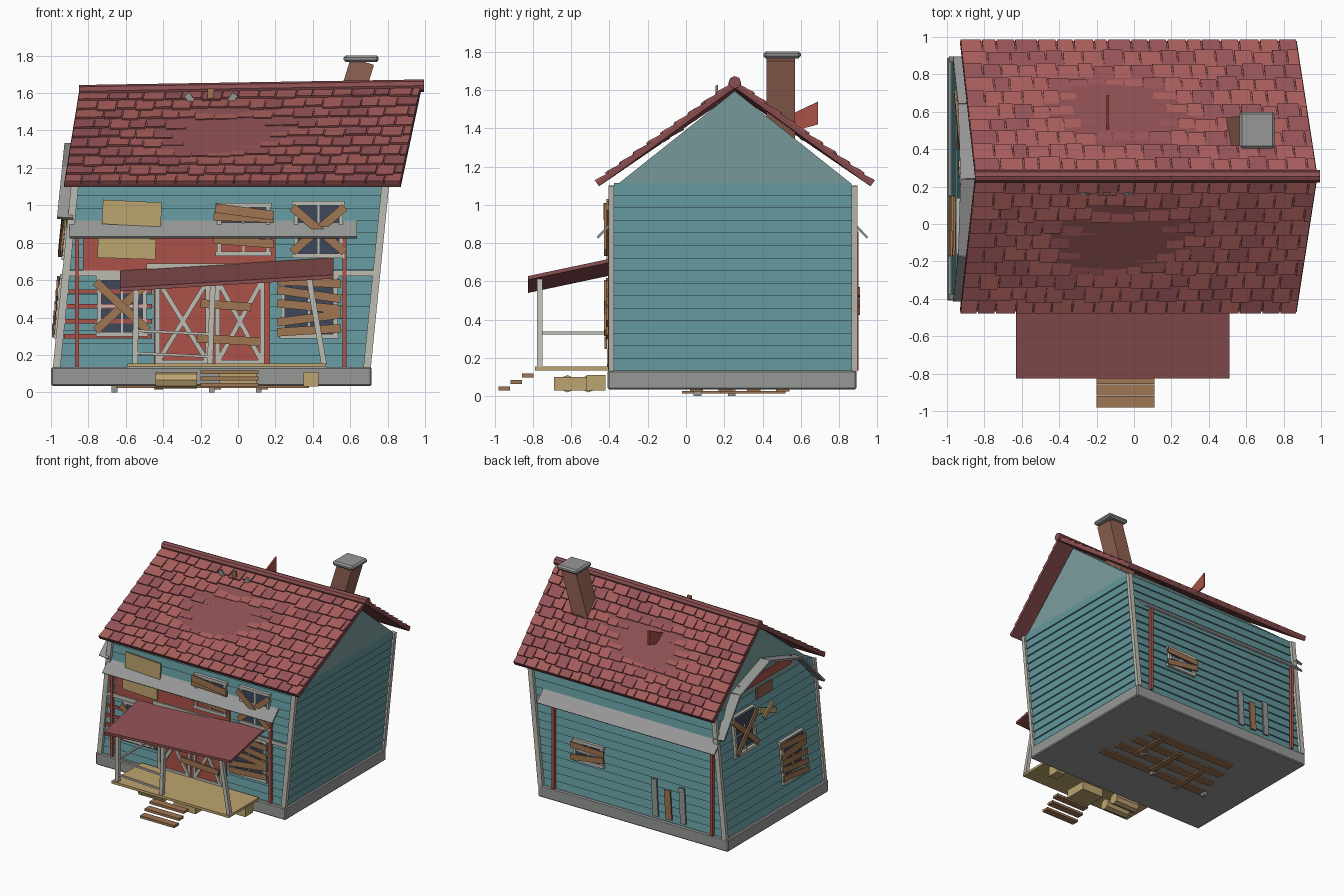
import bpy, bmesh, math, random
from mathutils import Vector as V

if "Cube" in bpy.data.objects:
    bpy.data.objects.remove(bpy.data.objects["Cube"])

random.seed(4)
LEAN = 0.1  # the whole house leans towards +x


def material(name, r, g, b):
    m = bpy.data.materials.new(name)
    m.diffuse_color = [((c / 255 + 0.055) / 1.055) ** 2.4 for c in (r, g, b)] + [1]
    m.use_nodes = True
    m.node_tree.nodes["Principled BSDF"].inputs["Base Color"].default_value = m.diffuse_color
    return m


TEAL = material("teal", 98, 150, 155)
PALE = material("pale_teal", 125, 160, 160)
RED = material("red", 172, 82, 72)
ROOF = material("roof_red", 138, 78, 80)
SHINGLE = [material("shingle_a", 165, 92, 90), material("shingle_b", 148, 82, 86)]
WOOD = material("wood", 160, 118, 82)
TAN = material("tan", 190, 165, 112)
TRIM = material("trim", 190, 188, 178)
GREY = material("grey", 150, 152, 150)
DARK = material("glass", 62, 72, 92)
BRICK = material("brick", 145, 98, 82)


def hexa(bm, a, b, idx=0):
    # solid between two matching quads
    v = [bm.verts.new(p) for p in list(a) + list(b)]
    for f in [(3, 2, 1, 0), (4, 5, 6, 7)] + [(i, (i + 1) % 4, (i + 1) % 4 + 4, i + 4) for i in range(4)]:
        bm.faces.new([v[i] for i in f]).material_index = idx


def finish(name, bm, *mats):
    bmesh.ops.recalc_face_normals(bm, faces=bm.faces)
    me = bpy.data.meshes.new(name)
    bm.to_mesh(me)
    bm.free()
    for m in mats:
        me.materials.append(m)
    ob = bpy.data.objects.new(name, me)
    bpy.context.collection.objects.link(ob)
    return ob


def bar(name, p, q, w, d, mat, n=(0, -1, 0)):
    # plank from p to q, w wide, d thick along n
    p, q = V(p), V(q)
    t = (q - p).normalized()
    s = t.cross(V(n)).normalized()
    n = s.cross(t)
    quad = [s * (i * w / 2) + n * (j * d / 2) for i, j in ((-1, -1), (1, -1), (1, 1), (-1, 1))]
    bm = bmesh.new()
    hexa(bm, [p + k for k in quad], [q + k for k in quad])
    return finish(name, bm, mat)


def box(name, lo, hi, mat):
    c = [(a + b) / 2 for a, b in zip(lo, hi)]
    return bar(name, (lo[0], c[1], c[2]), (hi[0], c[1], c[2]), hi[1] - lo[1], hi[2] - lo[2], mat, (0, 0, 1))


# wall coordinates: u along the wall, v up, o outwards
WALL = {
    "front": (lambda u, v, o: V((u, -0.38 - o, v)), (0, -1, 0)),
    "back": (lambda u, v, o: V((u, 0.87 + o, v)), (0, 1, 0)),
    "left": (lambda u, v, o: V((-0.975 - o + LEAN * (v - 0.13), u, v)), (-1, 0, 0)),
}


def board(wall, name, u0, v0, u1, v1, w, mat, o=0.02, d=0.012):
    f, n = WALL[wall]
    return bar(name, f(u0, v0, o), f(u1, v1, o), w, d, mat, n)


def window(wall, u0, u1, v0, v1, slats):
    vm, um = (v0 + v1) / 2, (u0 + u1) / 2
    board(wall, "window_pane", u0, vm, u1, vm, v1 - v0, DARK, 0.008)
    for v in (v0, v1):
        board(wall, "window_frame", u0 - .02, v, u1 + .02, v, 0.024, TRIM, 0.014, 0.025)
    for u in (u0, u1):
        board(wall, "window_frame", u, v0, u, v1, 0.022, TRIM, 0.014, 0.022)
    board(wall, "window_bar", um, v0, um, v1, 0.012, TRIM, 0.014)
    board(wall, "window_bar", u0, vm, u1, vm, 0.012, TRIM, 0.014)
    if slats == "x":
        board(wall, "cross_board", u0 - .02, v0 + .02, u1 + .02, v1 - .02, 0.045, WOOD, 0.03)
        board(wall, "cross_board", u0 - .02, v1 - .02, u1 + .02, v0 + .02, 0.045, WOOD, 0.042)
    else:
        for i in range(slats):
            v = v0 + (v1 - v0) * (i + 0.5) / slats
            t = random.uniform(-.025, .025)
            board(wall, "boarding", u0 - .03, v - t, u1 + .03, v + t, 0.045, WOOD, 0.033)


# stone plinth
plinth = box("plinth", (-1.0, -0.41, 0.035), (0.715, 0.89, 0.135), GREY)
plinth.modifiers.new("bevel", "BEVEL").width = 0.008

# lap siding, one solid ring per plank row
bm = bmesh.new()
rows, z0, z1 = 15, 0.13, 1.115
for i in range(rows):
    quads = []
    for z, e in ((z0 + (z1 - z0) * i / rows, 0), (z0 + (z1 - z0) * (i + 1) / rows, 0.012)):
        k = LEAN * (z - 0.13)
        quads.append([V((x + k, y, z)) for x, y in ((-.98 + e, -.387 + e), (.7 - e, -.387 + e), (.7 - e, .875 - e), (-.98 + e, .875 - e))])
    hexa(bm, *quads)
finish("siding", bm, TEAL)

# gable prism
bm = bmesh.new()
ends = []
for x in (-0.965, 0.688):
    ends.append([bm.verts.new((x + LEAN * (z - 0.13), y, z)) for y, z in ((-.355, 1.11), (.865, 1.11), (.255, 1.595))])
for e in ends:
    bm.faces.new(e)
for i in range(3):
    j = (i + 1) % 3
    bm.faces.new((ends[0][i], ends[0][j], ends[1][j], ends[1][i]))
finish("gable", bm, PALE)

# corner posts and downpipes
for y in (-0.39, 0.88):
    for x in (-0.97, 0.69):
        bar("corner_post", (x, y, 0.13), (x + 0.097, y, 1.1), 0.04, 0.03, TRIM)
    for x in (-0.86, 0.57):
        bar("downpipe", (x, y * 1.01, 0.135), (x, y * 1.01, 0.86), 0.022, 0.025, RED)


# roof surface: s along the length, t from eave to ridge, h above the deck
def roof(side, s, t, h):
    x = (1 - t) * (-0.93 + 1.8 * s) + t * (-0.85 + 1.83 * s)
    z = 1.105 + t * (0.49 + 0.03 * s)
    y = 0.255 + side * 0.715 * (1 - t)
    return V((x, y, z)) + V((0, side * 0.58, 0.81)) * h


for side in (-1, 1):
    bm = bmesh.new()
    hexa(bm, *[[roof(side, s, t, h) for s, t in ((0, 0), (1, 0), (1, 1), (0, 1))] for h in (-.01, .014)])
    finish("roof_deck", bm, ROOF)
    bm = bmesh.new()
    nr, nc = 10, 18
    for r in range(nr):
        cuts = [0] + [(c + (r % 2) * 0.5 + random.uniform(-.15, .15)) / nc for c in range(1, nc)] + [1]
        for a, b in zip(cuts, cuts[1:]):
            m = (a + b) / 2
            sag = 0.02 * math.exp(-((m - 0.44) / 0.15) ** 2 - ((r - 5) / 2.0) ** 2)
            drop = random.uniform(0, 0.025) * (r > 0)
            t0, t1 = max(0, r / nr - drop), (r + 1) / nr + 0.01
            lo, hi = 0.022 - sag, 0.008 - sag
            p = ((a + .002, t0, lo), (b - .002, t0, lo), (b - .002, min(t1, 1), hi), (a + .002, min(t1, 1), hi))
            hexa(bm, [roof(side, s, t, h - .012) for s, t, h in p], [roof(side, s, t, h + .008) for s, t, h in p],
                 int(random.random() < .35))
    finish("shingles", bm, *SHINGLE)

# ridge roll
p, q = V((-0.85, 0.255, 1.61)), V((0.995, 0.255, 1.64))
bpy.ops.mesh.primitive_cylinder_add(vertices=8, radius=0.033, depth=(q - p).length, location=(p + q) / 2,
                                    rotation=(q - p).to_track_quat("Z", "Y").to_euler())
bpy.context.object.name = "ridge_roll"
bpy.context.object.data.materials.append(ROOF)

# crooked chimney with cap, fin and loose boards in the roof
bar("chimney", (0.53, 0.495, 1.33), (0.665, 0.495, 1.77), 0.13, 0.15, BRICK)
cap = box("chimney_cap", (0.565, 0.405, 1.765), (0.752, 0.6, 1.802), GREY)
cap.modifiers.new("bevel", "BEVEL").width = 0.012
bm = bmesh.new()
hexa(bm, *[[V((x, y, z)) for y, z in ((.5, 1.37), (.69, 1.42), (.69, 1.54), (.5, 1.45))] for x in (-.147, -.135)])
finish("roof_fin", bm, RED)
for dx, tilt, m in ((-.08, -.05, GREY), (0, 0, WOOD), (.08, .05, GREY)):
    bar("loose_roof_board", (-.145 + dx, .165, 1.52), (-.145 + dx + tilt, .16, 1.625 - abs(tilt) * .6), .035, .012, m)

# awning strips, front and back
for y, s, x0, x1 in ((-.385, -1, -.9, .635), (.87, 1, -.92, .68)):
    bar("awning", (x0, y + s * .035, .873), (x1, y + s * .035, .873), .125, .012, GREY, (0, s * .72, .69))

# angular arch awning and its red infill on the left gable
arch = [(-.41, .93), (-.17, 1.2), (.24, 1.325), (.64, 1.2), (.89, .93)]
for (a, b), (c, d) in zip(arch, arch[1:]):
    n = V((0, b - d, c - a))
    bar("arch_awning", WALL["left"][0](a, b, .03), WALL["left"][0](c, d, .03), .085, .016, GREY, n)
board("left", "arch_infill", -.1, 1.2, .57, 1.2, .07, RED, .006)
board("left", "gable_vent", .17, 1.1, .37, 1.1, .09, BRICK, .015)
board("left", "stray_board", .16, .9, .36, .97, .045, TAN, .025)
board("left", "stray_board", .2, .98, .33, .9, .04, TAN, .035)
window("left", .43, .68, .72, 1.02, "x")
window("left", -.14, .12, .3, .62, 5)

# front: red panels, band and double doors
board("front", "red_panel", -.83, .74, .2, .74, .18, RED, .008)
board("front", "door_panel", -.45, .39, .17, .39, .51, RED, .008)
board("front", "front_band", -.94, .637, .75, .637, .03, TRIM, .015)
board("front", "door_head", -.49, .675, .2, .675, .03, TRIM, .018)
for z in (.3, .38, .46, .54):
    board("front", "red_slat", -.93, z, -.46, z, .022, RED, .012)
for u0, u1 in ((-.43, -.16), (-.11, .13)):
    for u in (u0, u1):
        board("front", "door_stile", u, .14, u, .64, .025, TRIM, .02)
    for v in (.16, .6):
        board("front", "door_rail", u0, v, u1, v, .025, TRIM, .02)
    board("front", "door_brace", u0, .16, u1, .6, .025, TRIM, .022)
    board("front", "door_brace", u0, .6, u1, .16, .025, TRIM, .026)
board("front", "door_board", -.22, .29, .12, .27, .045, WOOD, .04)
board("front", "door_board", -.2, .475, .07, .455, .045, WOOD, .04)
window("front", -.74, -.5, .31, .61, "x")
window("front", .24, .52, .3, .62, 5)
window("front", -.1, .16, .74, 1.0, 2)
board("front", "loose_board", -.12, .985, .19, .945, .05, WOOD, .045)
window("front", .31, .55, .73, 1.01, "x")
board("front", "notice_panel", -.725, .965, -.41, .95, .13, TAN, .03)
board("front", "notice_panel", -.75, .775, -.44, .765, .11, TAN, .03)

# back: small boarded window and patch boards
window("back", .14, .38, .43, .58, 2)
for u, v, w, m in ((-.35, .46, .05, GREY), (-.47, .4, .055, WOOD), (-.6, .45, .05, GREY)):
    board("back", "patch_board", u, .16, u + .015, v, w, m)

# porch: deck, tilted roof, posts and railing
box("porch_deck", (-.59, -.79, .135), (.47, -.4, .155), TAN)
bm = bmesh.new()
corners = ((-.63, -.825, .54), (.51, -.825, .608), (.51, -.39, .7), (-.63, -.39, .632))
hexa(bm, *[[V((x, y, z + h)) for x, y, z in corners] for h in (0, .02)])
finish("porch_roof", bm, ROOF)
for x, xt, z in ((-.55, -.545, .55), (-.15, -.135, .57), (.46, .38, .61)):
    bar("porch_post", (x, -.765, .15), (xt, -.765, z), .03, .03, TRIM)
for z in (.32, .2):
    bar("porch_rail", (-.55, -.765, z + .01), (-.13, -.765, z - .01), .014, .014, TRIM)
bar("porch_side_rail", (-.55, -.765, .33), (-.55, -.4, .33), .014, .014, TRIM, (1, 0, 0))

# steps
for i in range(3):
    y, z = -.98 + .062 * i, .03 + .034 * i
    box("step", (-.2, y, z), (.11, y + .06, z + .02), WOOD)

# barrels and blocks under the porch
for x, y in ((-.33, -.62), (-.33, -.51)):
    bpy.ops.mesh.primitive_cylinder_add(vertices=8, radius=.045, depth=.22, location=(x, y, .065), rotation=(0, math.pi / 2, 0))
    bpy.context.object.name = "barrel"
    bpy.context.object.data.materials.append(TAN)
box("porch_block", (.35, -.52, .03), (.43, -.42, .11), TAN)
box("porch_block", (-.1, -.69, .03), (.1, -.5, .1), TAN)

# planks and feet beneath the house
for i in range(4):
    y = .02 + .15 * i
    box("floor_plank", (-.65 + .03 * i, y, .024), (.38 - .04 * i, y + .07, .038), WOOD)
for x, y in ((-.45, .1), (-.14, .2), (.11, .3)):
    box("floor_batten", (x, y - .12, .014), (x + .05, y + .22, .028), WOOD)
for x, y in ((-.66, .06), (-.14, .06), (.11, .24)):
    box("foot_block", (x - .015, y - .02, 0), (x + .015, y + .02, .036), GREY)
